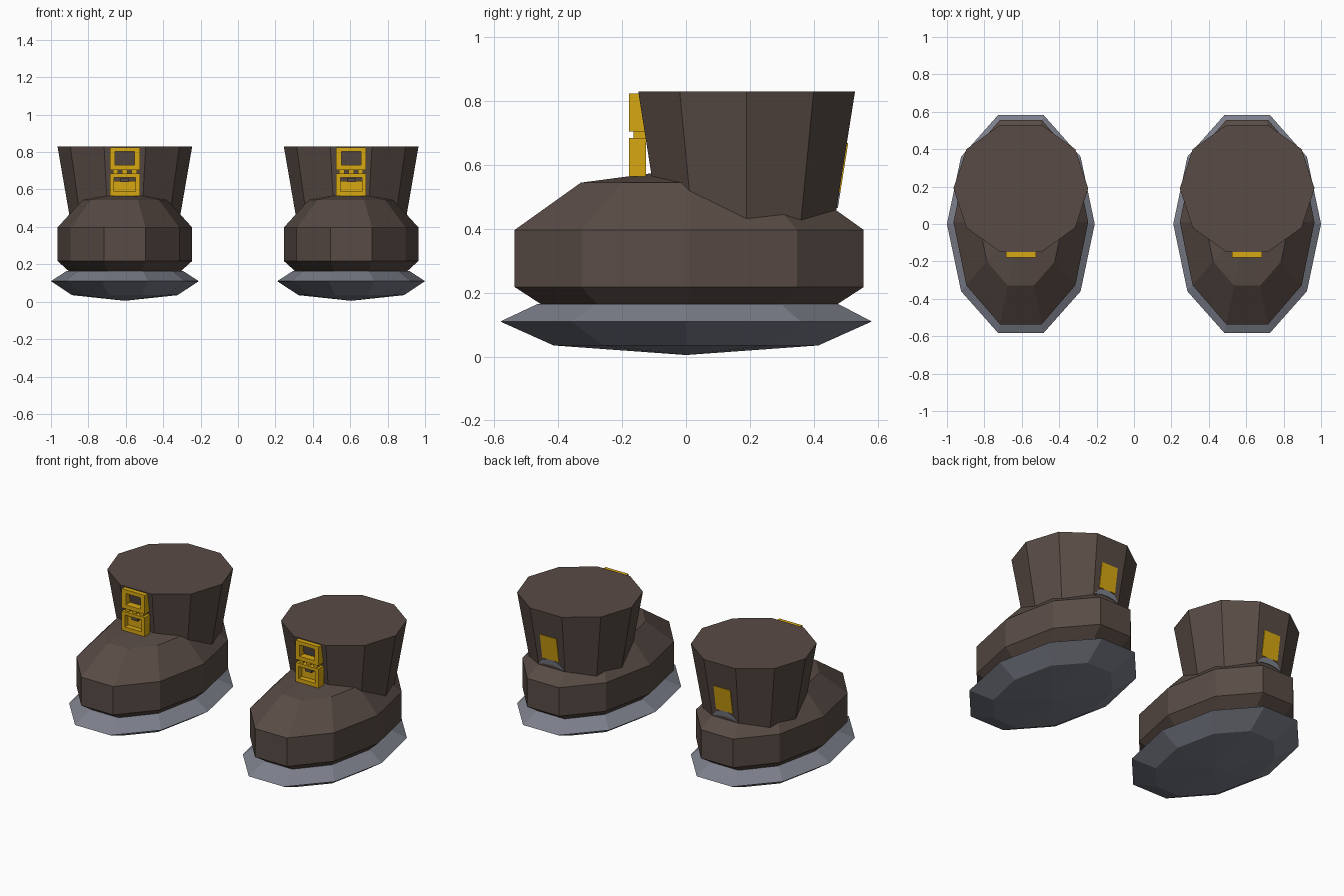
import bpy, bmesh, math
from mathutils import Vector

if "Cube" in bpy.data.objects:
    bpy.data.objects.remove(bpy.data.objects["Cube"])


def material(name, rgb):
    m = bpy.data.materials.new(name)
    m.diffuse_color = (*rgb, 1)
    m.use_nodes = True
    m.node_tree.nodes["Principled BSDF"].inputs["Base Color"].default_value = m.diffuse_color
    return m


LEATHER = material("brown leather", (0.098, 0.070, 0.059))
RUBBER = material("grey rubber", (0.205, 0.216, 0.262))
BRASS = material("brass", (0.68, 0.39, 0.006))


def finish(bm, name, mat):
    bmesh.ops.recalc_face_normals(bm, faces=bm.faces[:])
    me = bpy.data.meshes.new(name)
    bm.to_mesh(me)
    bm.free()
    me.materials.append(mat)
    ob = bpy.data.objects.new(name, me)
    bpy.context.collection.objects.link(ob)
    return ob


def lathe(name, mat, cx, rings, bottom=None, top=None):
    """Ten-sided oval rings (z, y centre, x radius, y radius), capped flat or with a point."""
    bm = bmesh.new()
    loops = []
    for z, cy, rx, ry in rings:
        loops.append([bm.verts.new((cx + rx * math.cos(i * math.pi / 5),
                                    cy + ry * math.sin(i * math.pi / 5), z)) for i in range(10)])
    for a, b in zip(loops, loops[1:]):
        for i in range(10):
            j = (i + 1) % 10
            bm.faces.new((a[i], a[j], b[j], b[i]))
    for loop, tip, cy in ((loops[0], bottom, rings[0][1]), (loops[-1], top, rings[-1][1])):
        if tip is None:
            bm.faces.new(loop)
        else:
            p = bm.verts.new((cx, cy, tip))
            for i in range(10):
                bm.faces.new((loop[i], loop[(i + 1) % 10], p))
    return finish(bm, name, mat)


def box(name, mat, x0, x1, y0, y1, z0, z1):
    bm = bmesh.new()
    bmesh.ops.create_cube(bm, size=1)
    for v in bm.verts:
        v.co = Vector(((x0 + x1) / 2 + v.co.x * (x1 - x0),
                       (y0 + y1) / 2 + v.co.y * (y1 - y0),
                       (z0 + z1) / 2 + v.co.z * (z1 - z0)))
    return finish(bm, name, mat)


def frame(name, cx, outer, inner, y0, y1):
    """Rectangular buckle frame; outer and inner are (half width, z low, z high)."""
    bm = bmesh.new()

    def rect(r, y):
        w, lo, hi = r
        return [bm.verts.new((cx + sx * w, y, z))
                for sx, z in ((-1, lo), (1, lo), (1, hi), (-1, hi))]

    loops = [rect(outer, y0), rect(inner, y0), rect(inner, y1), rect(outer, y1)]
    for k in range(4):
        a, b = loops[k], loops[(k + 1) % 4]
        for i in range(4):
            j = (i + 1) % 4
            bm.faces.new((a[i], a[j], b[j], b[i]))
    return finish(bm, name, BRASS)


def heel_plate(name, mat, cx, outline):
    """Thin plate lying on the sloping back of the shaft; outline is (x, z)."""
    bm = bmesh.new()
    sides = []
    for lift in (-0.004, 0.004):
        sides.append([bm.verts.new((cx + x, 0.53 - 0.16 * (0.83 - z) + lift, z)) for x, z in outline])
    a, b = sides
    bm.faces.new(a)
    bm.faces.new(b)
    n = len(a)
    for i in range(n):
        j = (i + 1) % n
        bm.faces.new((a[i], a[j], b[j], b[i]))
    return finish(bm, name, mat)


for side, cx in (("left", -0.605), ("right", 0.605)):
    # Faceted sole with a shallow pointed underside
    lathe(side + "_sole", RUBBER, cx,
          [(0.035, 0, 0.282, 0.436), (0.11, 0, 0.395, 0.612), (0.165, 0.006, 0.31, 0.495)],
          bottom=0.005)
    # Rounded foot
    lathe(side + "_foot", LEATHER, cx,
          [(0.15, 0.01, 0.285, 0.465), (0.218, 0.01, 0.36, 0.575),
           (0.397, 0.01, 0.36, 0.575), (0.545, 0.01, 0.225, 0.357)],
          top=0.59)
    # Flared ankle shaft
    lathe(side + "_shaft", LEATHER, cx,
          [(0.35, 0.19, 0.277, 0.277), (0.83, 0.19, 0.36, 0.357)])
    # Two front buckles with links, recessed plate and prong
    frame(side + "_upper_buckle", cx, (0.08, 0.705, 0.825), (0.052, 0.73, 0.802), -0.178, -0.125)
    frame(side + "_lower_buckle", cx, (0.08, 0.565, 0.685), (0.058, 0.59, 0.665), -0.178, -0.125)
    box(side + "_buckle_plate", BRASS, cx - 0.06, cx + 0.06, -0.145, -0.125, 0.588, 0.645)
    box(side + "_buckle_prong", LEATHER, cx - 0.022, cx + 0.022, -0.165, -0.125, 0.64, 0.662)
    for dx in (-0.05, 0, 0.05):
        box(side + "_buckle_link", BRASS, cx + dx - 0.014, cx + dx + 0.014, -0.165, -0.12, 0.68, 0.71)
    # Heel patch and the arched trim below it
    heel_plate(side + "_heel_patch", BRASS, cx,
               [(-0.058, 0.515), (0.058, 0.515), (0.058, 0.67), (-0.058, 0.67)])
    heel_plate(side + "_heel_trim", RUBBER, cx,
               [(-0.09, 0.465), (-0.05, 0.475), (0, 0.48), (0.05, 0.475), (0.09, 0.465),
                (0.06, 0.498), (0.02, 0.515), (-0.02, 0.515), (-0.06, 0.498)])
